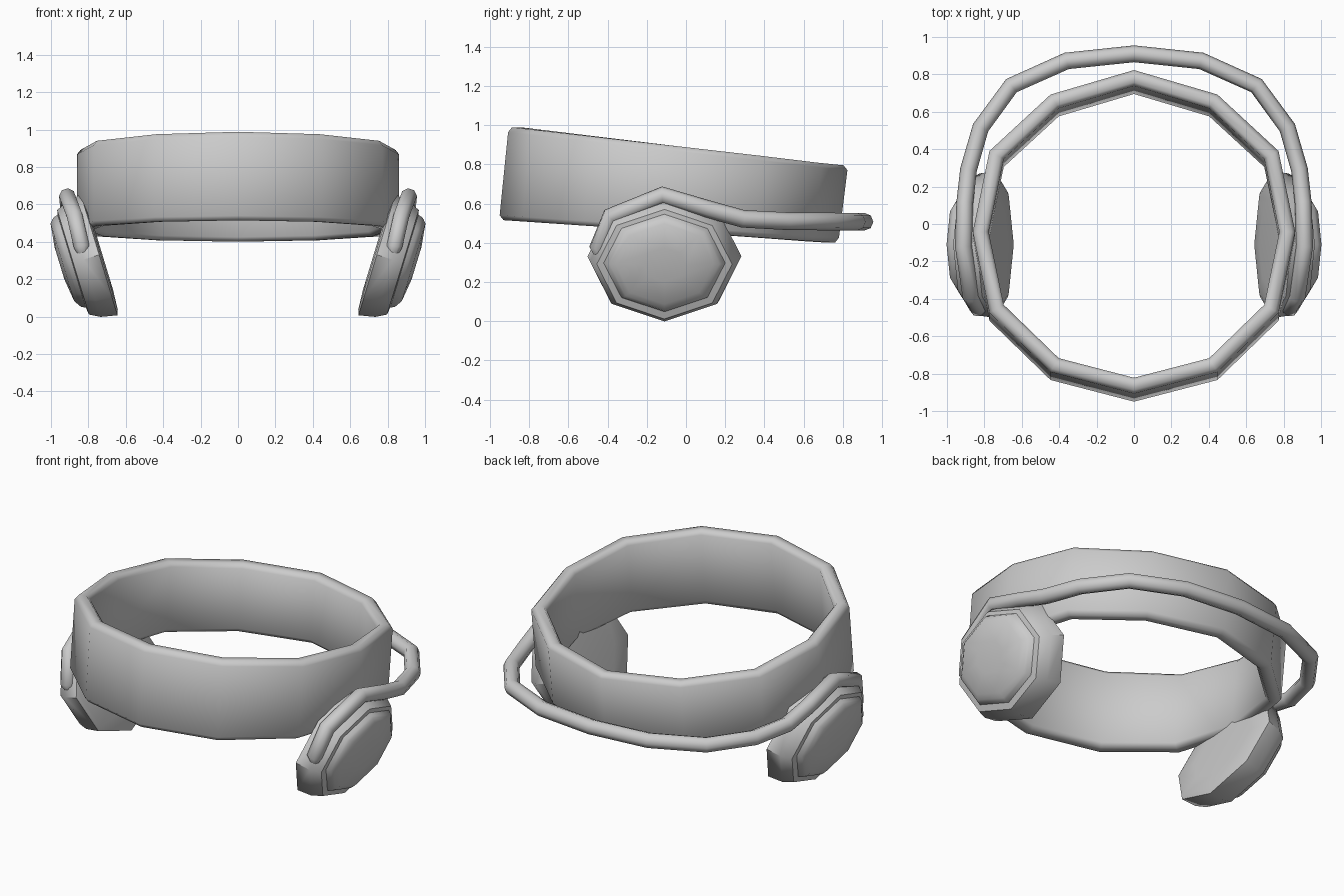
import bpy, bmesh, math

if "Cube" in bpy.data.objects:
    bpy.data.objects.remove(bpy.data.objects["Cube"])


def finish(obj, angle):
    bpy.ops.object.select_all(action='DESELECT')
    obj.select_set(True)
    bpy.context.view_layer.objects.active = obj
    bpy.ops.object.shade_smooth_by_angle(angle=math.radians(angle))


def loft(name, rings, closed=False, angle=40):
    """Join equal rings of points; either cap both ends or close into a torus."""
    bm = bmesh.new()
    vs = [[bm.verts.new(p) for p in ring] for ring in rings]
    n = len(rings[0])
    pairs = list(zip(vs, vs[1:])) + ([(vs[-1], vs[0])] if closed else [])
    for a, b in pairs:
        for i in range(n):
            j = (i + 1) % n
            bm.faces.new((a[i], a[j], b[j], b[i]))
    if not closed:
        bm.faces.new(vs[0])
        bm.faces.new(vs[-1])
    bmesh.ops.recalc_face_normals(bm, faces=bm.faces)
    mesh = bpy.data.meshes.new(name)
    bm.to_mesh(mesh)
    bm.free()
    obj = bpy.data.objects.new(name, mesh)
    bpy.context.collection.objects.link(obj)
    finish(obj, angle)
    return obj


# Wide twelve-sided head band, leaning and narrowing towards the back
def band_point(k, inset, t, dz):
    ang = math.tau * k / 12
    yc = -0.085 + 0.043 * t
    widen = 1.0 if k % 3 == 0 else 1.035
    x = (0.862 - inset) * math.sin(ang) * widen
    y = yc - (0.865 - inset) * math.cos(ang) - (0.015 if k in (5, 7) else 0)
    yo = yc - 0.865 * math.cos(ang)
    top = 0.99 - 0.112 * (yo + 0.92)
    bottom = 0.515 - 0.066 * (yo + 0.95)
    return x, y, bottom + (top - bottom) * t + dz


section = [(0.02, 0, 0), (0, 0, 0.025), (0, 1, -0.025), (0.02, 1, 0),
           (0.065, 1, 0), (0.085, 1, -0.025), (0.085, 0, 0.025), (0.065, 0, 0)]
loft("head_band", [[band_point(k, *s) for s in section] for k in range(12)],
     closed=True, angle=70)

# Eight-sided ear cups on a tilted axis: offset, centre, height and depth radius
tilt = math.radians(16.9)
layers = [(0.595, 0.54, 0.20, 0.24), (0.602, 0.54, 0.31, 0.365),
          (0.612, 0.54, 0.338, 0.392), (0.70, 0.54, 0.32, 0.38),
          (0.757, 0.542, 0.292, 0.345), (0.762, 0.55, 0.26, 0.31),
          (0.785, 0.552, 0.25, 0.295), (0.795, 0.555, 0.24, 0.28),
          (0.812, 0.56, 0.215, 0.25), (0.828, 0.56, 0.09, 0.11)]


def cup_point(side, a, c, rz, ry, k):
    ang = math.tau * k / 8
    up = c + rz * math.cos(ang)
    x = a * math.cos(tilt) + up * math.sin(tilt)
    z = -a * math.sin(tilt) + up * math.cos(tilt)
    return side * x, -0.11 + ry * math.sin(ang), z - 0.008


for side, label in ((1, "right"), (-1, "left")):
    loft(label + "_ear_cup",
         [[cup_point(side, *layer, k) for k in range(8)] for layer in layers],
         angle=48)

# Thin neck wire hooking over both cups and running behind the head
half = [(0.83, -0.44, 0.335), (0.835, -0.45, 0.375), (0.872, -0.385, 0.535),
        (0.912, -0.12, 0.642), (0.905, 0.11, 0.572), (0.885, 0.29, 0.522),
        (0.82, 0.515, 0.51), (0.655, 0.74, 0.508), (0.36, 0.872, 0.507)]
path = half + [(0, 0.91, 0.507)] + [(-x, y, z) for x, y, z in reversed(half)]
curve = bpy.data.curves.new("neck_wire", 'CURVE')
curve.dimensions = '3D'
curve.bevel_depth = 0.045
curve.bevel_resolution = 2
curve.use_fill_caps = True
spline = curve.splines.new('POLY')
spline.points.add(len(path) - 1)
for i, (p, co) in enumerate(zip(spline.points, path)):
    p.co = (*co, 1)
    p.radius = 0.6 if i in (0, len(path) - 1) else 1.0
wire = bpy.data.objects.new("neck_wire", curve)
bpy.context.collection.objects.link(wire)
bpy.ops.object.select_all(action='DESELECT')
wire.select_set(True)
bpy.context.view_layer.objects.active = wire
bpy.ops.object.convert(target='MESH')
finish(bpy.context.view_layer.objects.active, 60)
